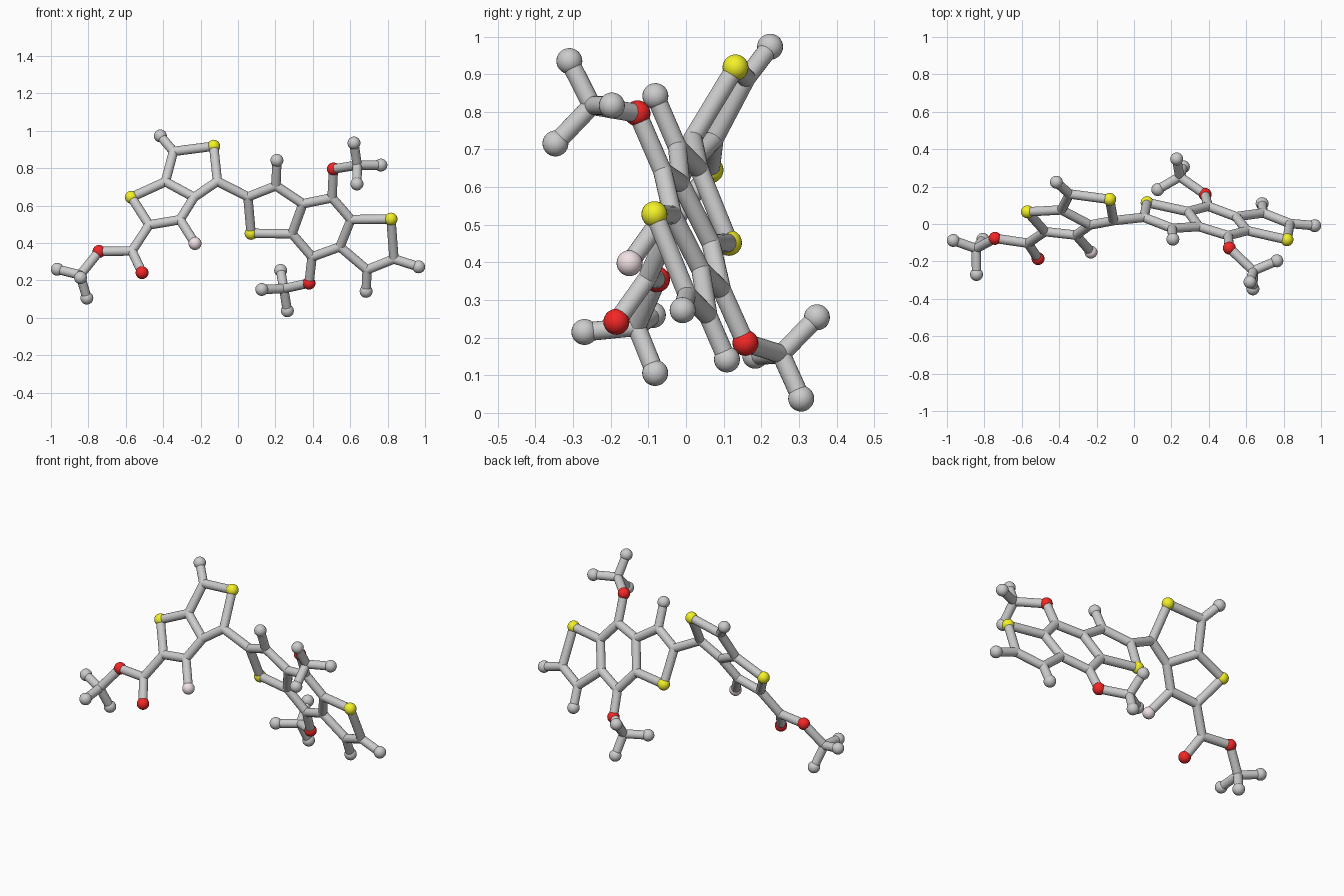
import bpy, bmesh
from mathutils import Vector, Matrix

if "Cube" in bpy.data.objects:
    bpy.data.objects.remove(bpy.data.objects["Cube"])

STICK, BALL = 0.025, 0.0345
COLORS = {"sulphur": (0.9, 0.88, 0.02, 1), "oxygen": (0.9, 0.02, 0.02, 1), "fluorine": (0.88, 0.75, 0.78, 1)}

# the two flat ring systems each lie in a tilted plane
def left(x, z):
    return Vector((x, -0.21 * x + 0.582 * z - 0.43, z))

def right(x, z):
    return Vector((x, -0.222 * x - 0.423 * z + 0.321, z))

# atoms: name -> position
P = {
    # left double ring
    "S1": left(-.13, .918), "a1": left(-.345, .89), "H1": left(-.415, .973), "a2": left(-.388, .728),
    "S2": left(-.57, .645), "a3": left(-.475, .497), "a4": left(-.31, .525), "F1": left(-.23, .398),
    "a5": left(-.235, .645), "a6": left(-.11, .73),
    # ester arm
    "e1": left(-.567, .358), "O1": Vector((-.513, -.185, .242)), "O2": Vector((-.743, -.077, .355)),
    # right triple ring
    "b1": right(.053, .647), "S3": right(.07, .452), "b2": right(.203, .706), "H2": right(.208, .842),
    "b3": right(.347, .61), "b4": right(.289, .45), "b5": right(.396, .326), "b6": right(.545, .38),
    "b7": right(.604, .526), "b8": right(.503, .642), "S4": right(.818, .528), "b9": right(.834, .315),
    "H3": right(.966, .273), "b10": right(.69, .257), "H4": right(.685, .142),
    "O3": right(.51, .796), "O4": right(.38, .186),
}

# bonds as chains of atoms
CHAINS = [
    "a6 S1 a1 a2 S2 a3 a4 a5 a6", "a2 a5", "a1 H1", "a4 F1", "a3 e1 O1", "e1 O2", "a6 b1",
    "b1 b2 b3 b4 S3 b1", "b4 b5 b6 b7 b8 b3", "b7 S4 b9 b10 b6", "b2 H2", "b9 H3", "b10 H4",
    "b8 O3", "b5 O4",
]

# methyl groups: three tips each, centre found on the axis toward the oxygen
METHYLS = {
    "O2": [(-.966, -.088, .26), (-.842, -.27, .215), (-.808, -.082, .106)],
    "O3": [(.62, -.31, .935), (.764, -.197, .817), (.636, -.347, .716)],
    "O4": [(.228, .348, .254), (.127, .184, .152), (.264, .306, .038)],
}
for o, tips in METHYLS.items():
    tips = [Vector(t) for t in tips]
    P["m" + o] = (sum(tips, Vector()) / 3).lerp(P[o], 0.22)
    CHAINS.append(f"{o} m{o}")
    for i, t in enumerate(tips):
        P[f"H{o}{i}"] = t
        CHAINS.append(f"m{o} H{o}{i}")

def finish(bm, name, kind=None):
    for f in bm.faces:
        f.smooth = True
    me = bpy.data.meshes.new(name)
    bm.to_mesh(me)
    bm.free()
    if kind:
        mat = bpy.data.materials.get(kind) or bpy.data.materials.new(kind)
        mat.diffuse_color = COLORS[kind]
        mat.use_nodes = True
        mat.node_tree.nodes["Principled BSDF"].inputs["Base Color"].default_value = mat.diffuse_color
        me.materials.append(mat)
    bpy.context.collection.objects.link(bpy.data.objects.new(name, me))

# bond rods
count = 0
for chain in CHAINS:
    names = chain.split()
    for s, t in zip(names, names[1:]):
        a, b = P[s], P[t]
        d = b - a
        bm = bmesh.new()
        m = Matrix.Translation((a + b) / 2) @ d.to_track_quat('Z', 'Y').to_matrix().to_4x4()
        bmesh.ops.create_cone(bm, segments=20, radius1=STICK, radius2=STICK, depth=d.length, matrix=m)
        count += 1
        finish(bm, f"bond_rod_{count}")

# atom balls; inner carbons are just rounded joints
KINDS = {"S": "sulphur", "O": "oxygen", "F": "fluorine"}
for n, p in P.items():
    kind = KINDS.get(n[0])
    big = kind or n[0] == "H"
    bm = bmesh.new()
    bmesh.ops.create_uvsphere(bm, u_segments=24, v_segments=14, radius=BALL if big else STICK,
                              matrix=Matrix.Translation(p))
    label = kind or ("end" if big else "joint")
    finish(bm, f"{label}_ball_{n}", kind)

# keep rod caps crisp
for ob in bpy.context.collection.objects:
    ob.select_set(True)
    bpy.context.view_layer.objects.active = ob
bpy.ops.object.shade_smooth_by_angle()
